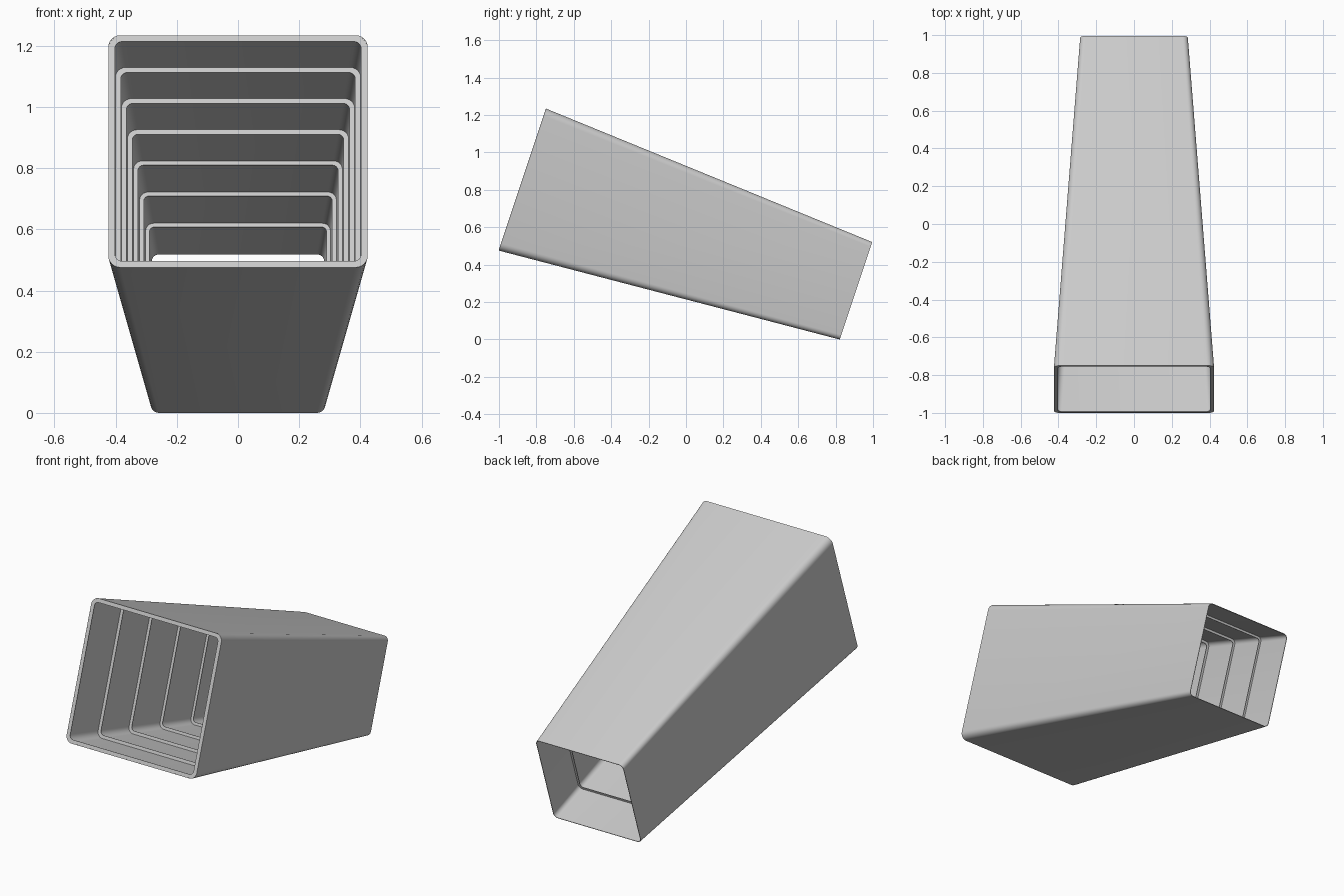
import bpy, bmesh, math
from mathutils import Vector

cube = bpy.data.objects.get("Cube")
if cube:
    bpy.data.objects.remove(cube, do_unlink=True)

LENGTH = 1.88
RIBS = 7
TILT = -math.atan(1 / 3)
FRONT_CENTRE = Vector((0, -0.875, 0.855))

# One plain grey for the whole tube
grey = bpy.data.materials.new("light_grey")
grey.use_nodes = True
colour = (0.6, 0.6, 0.6, 1)
grey.diffuse_color = colour
grey.node_tree.nodes["Principled BSDF"].inputs["Base Color"].default_value = colour


def section(t, inset=0.0, steps=6):
    """Rounded rectangle across the tube, t runs from front 0 to back 1."""
    hw = 0.424 + (0.285 - 0.424) * t
    hh = 0.400 + (0.2745 - 0.400) * t
    size = hw / 0.424
    radius = (0.04 - inset * 0.8) * size
    hw -= inset * size
    hh -= inset * size
    points = []
    for corner, (sx, sz) in enumerate([(1, 1), (-1, 1), (-1, -1), (1, -1)]):
        for k in range(steps + 1):
            a = math.pi / 2 * (corner + k / steps)
            points.append((sx * (hw - radius) + radius * math.cos(a),
                           LENGTH * t,
                           sz * (hh - radius) + radius * math.sin(a)))
    return points


def bridge(name, first, second, thickness):
    """Join two matching loops into a band, thicken it and place it."""
    bm = bmesh.new()
    a = [bm.verts.new(p) for p in first]
    b = [bm.verts.new(p) for p in second]
    for i in range(len(a)):
        j = (i + 1) % len(a)
        bm.faces.new((a[i], b[i], b[j], a[j]))
    mesh = bpy.data.meshes.new(name)
    bm.to_mesh(mesh)
    bm.free()
    mesh.materials.append(grey)
    obj = bpy.data.objects.new(name, mesh)
    bpy.context.collection.objects.link(obj)
    obj.location = FRONT_CENTRE
    obj.rotation_euler.x = TILT
    solid = obj.modifiers.new("thickness", "SOLIDIFY")
    solid.thickness = thickness
    solid.offset = -1
    bpy.ops.object.select_all(action="DESELECT")
    obj.select_set(True)
    bpy.context.view_layer.objects.active = obj
    bpy.ops.object.modifier_apply(modifier=solid.name)
    bpy.ops.object.shade_smooth_by_angle(angle=math.radians(30))
    return obj


# Tapered outer tube, open at both ends
bridge("tube_shell", section(0), section(1), 0.003)

# Flat frames lining the inside, the first one forming the front rim
for n in range(RIBS):
    t = n / RIBS
    name = "front_rim" if n == 0 else f"inner_rib_{n}"
    bridge(name, section(t, 0.022), section(t, 0.001), 0.004)
